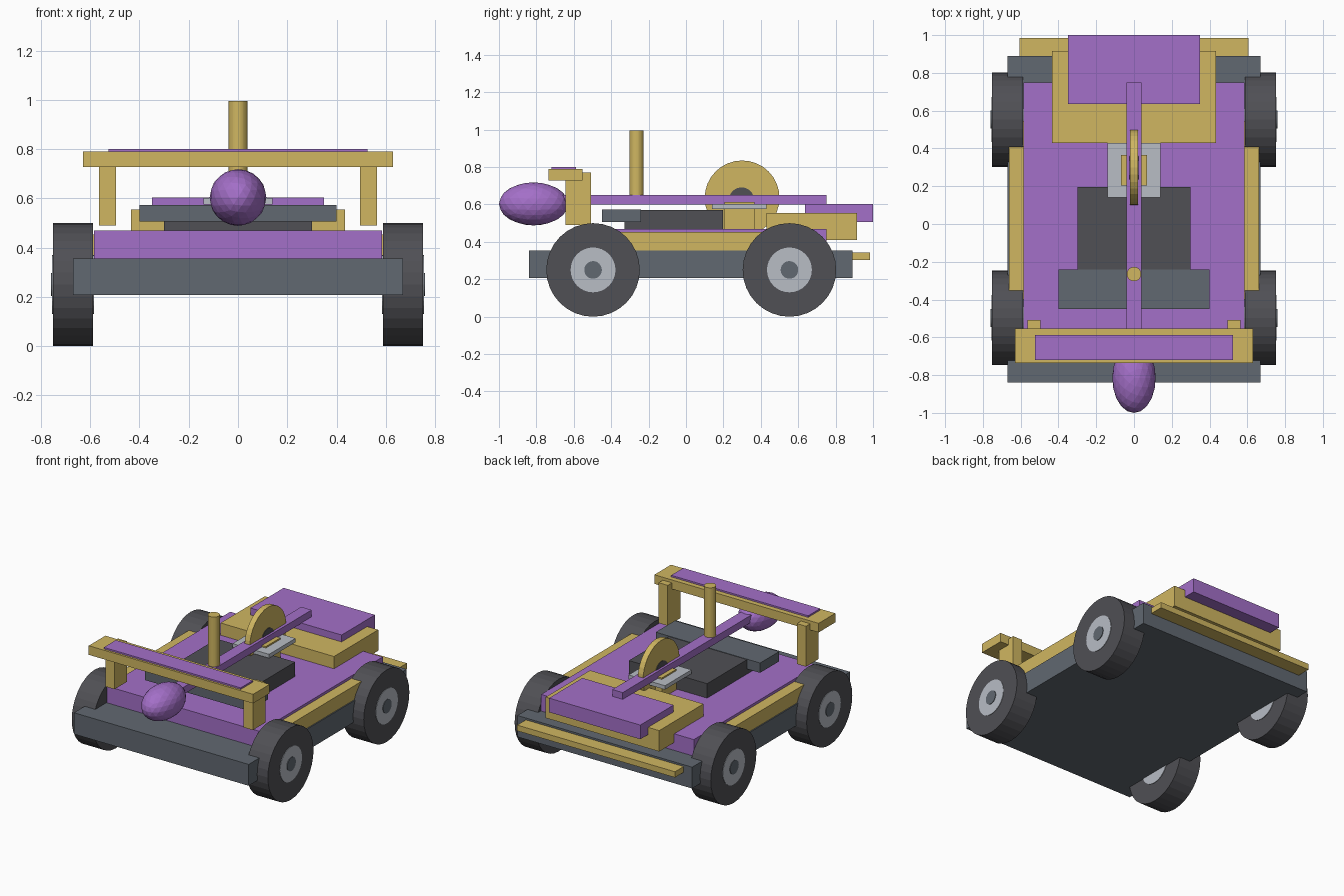
import bpy
import math

if "Cube" in bpy.data.objects:
    bpy.data.objects.remove(bpy.data.objects["Cube"])


def material(name, rgb):
    m = bpy.data.materials.new(name)
    m.diffuse_color = (*rgb, 1)
    m.use_nodes = True
    m.node_tree.nodes["Principled BSDF"].inputs["Base Color"].default_value = m.diffuse_color
    return m


PURPLE = material("purple", (0.37, 0.16, 0.58))
GOLD = material("gold", (0.63, 0.47, 0.12))
DARK = material("dark_grey", (0.08, 0.08, 0.09))
STEEL = material("blue_grey", (0.12, 0.14, 0.165))
LIGHT = material("light_grey", (0.48, 0.51, 0.56))


def finish(name, mat):
    ob = bpy.context.object
    ob.name = name
    ob.data.materials.append(mat)
    return ob


def box(name, mat, x, y, z):
    """Box from (min, max) ranges on each axis."""
    loc = [(a + b) / 2 for a, b in (x, y, z)]
    bpy.ops.mesh.primitive_cube_add(size=1, location=loc)
    ob = finish(name, mat)
    ob.scale = [b - a for a, b in (x, y, z)]
    bpy.ops.object.transform_apply(location=False, rotation=False, scale=True)
    return ob


def centred(name, mat, half_width, y, z):
    return box(name, mat, (-half_width, half_width), y, z)


def disc(name, mat, r, x, y, z, sides=32):
    """Cylinder lying along x, between the two x values."""
    bpy.ops.mesh.primitive_cylinder_add(
        vertices=sides, radius=r, depth=abs(x[1] - x[0]),
        location=((x[0] + x[1]) / 2, y, z), rotation=(0, math.pi / 2, 0))
    return finish(name, mat)


# Chassis, body and rear deck
centred("chassis", STEEL, 0.67, (-0.84, 0.89), (0.207, 0.355))
centred("body", PURPLE, 0.585, (-0.60, 0.75), (0.35, 0.47))
centred("rear_deck", GOLD, 0.435, (0.43, 0.915), (0.41, 0.555))
centred("rear_cover", PURPLE, 0.35, (0.635, 1.0), (0.505, 0.603))
centred("rear_bumper", GOLD, 0.605, (0.86, 0.985), (0.302, 0.342))

# Cockpit floor and front cross block
centred("cockpit_block", DARK, 0.30, (-0.33, 0.197), (0.46, 0.57))
centred("cross_block", STEEL, 0.40, (-0.45, -0.24), (0.505, 0.573))

# Spine, mast and nose
centred("spine", PURPLE, 0.04, (-0.70, 0.75), (0.60, 0.65))
bpy.ops.mesh.primitive_cylinder_add(vertices=32, radius=0.038, depth=0.375,
                                    location=(0, -0.265, 0.8075))
finish("mast", GOLD)
bpy.ops.mesh.primitive_ico_sphere_add(subdivisions=3, radius=1,
                                      location=(0, -0.815, 0.603))
nose = finish("nose", PURPLE)
nose.scale = (0.115, 0.185, 0.115)
bpy.ops.object.transform_apply(location=False, rotation=False, scale=True)

# Upright disc with its mount
centred("disc_plate", LIGHT, 0.14, (0.14, 0.43), (0.575, 0.602))
centred("disc_mount", GOLD, 0.07, (0.205, 0.365), (0.47, 0.612))
disc("upright_disc", GOLD, 0.20, (-0.02, 0.02), 0.30, 0.635)
disc("disc_hub", DARK, 0.068, (-0.024, 0.024), 0.297, 0.623)

# Front wing
centred("wing", GOLD, 0.63, (-0.735, -0.553), (0.727, 0.79))
centred("wing_top", PURPLE, 0.525, (-0.72, -0.588), (0.78, 0.801))

# Mirrored side parts
for s, side in ((-1, "left"), (1, "right")):
    def span(a, b):
        return tuple(sorted((s * a, s * b)))

    box(f"wing_post_{side}", GOLD, span(0.495, 0.565), (-0.645, -0.507), (0.49, 0.77))
    box(f"side_strip_{side}", GOLD, span(0.57, 0.662), (-0.40, 0.545), (0.35, 0.452))
    for end, y in (("front", -0.497), ("rear", 0.553)):
        disc(f"tyre_{end}_{side}", DARK, 0.25, span(0.588, 0.752), y, 0.253)
        disc(f"rim_{end}_{side}", LIGHT, 0.12, span(0.584, 0.755), y, 0.253)
        disc(f"hub_{end}_{side}", STEEL, 0.047, span(0.70, 0.759), y, 0.253)

# Rest the tyres exactly on the ground
for ob in bpy.data.objects:
    if ob.name.startswith(("tyre", "rim", "hub")):
        ob.location.z = 0.25
